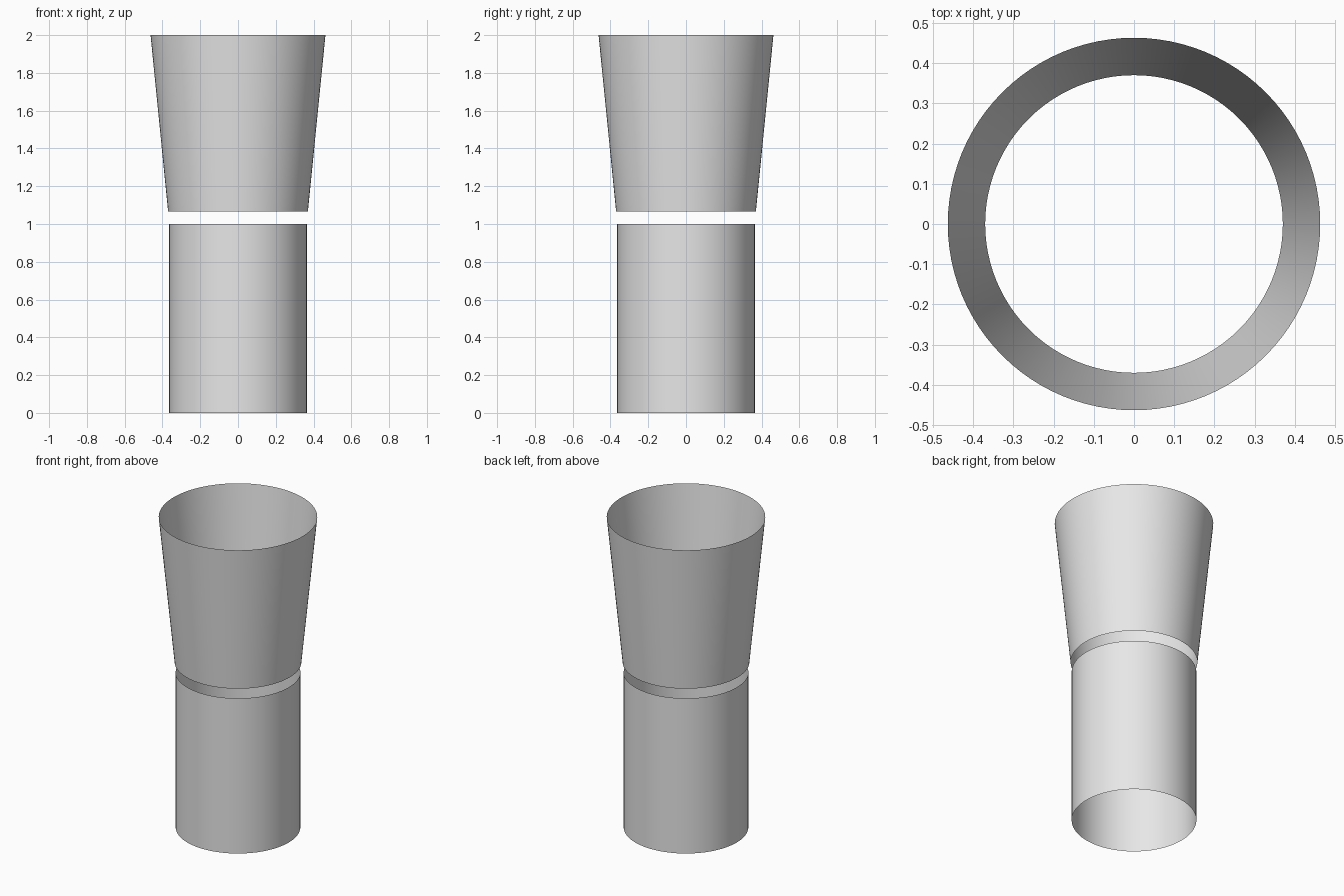
import bpy
import bmesh

SEGMENTS = 96

# Remove the default cube
cube = bpy.data.objects.get("Cube")
if cube:
    bpy.data.objects.remove(cube, do_unlink=True)

# Single grey material
grey = bpy.data.materials.new("plain grey")
grey.use_nodes = True
colour = (0.8, 0.8, 0.8, 1)
grey.diffuse_color = colour
grey.node_tree.nodes["Principled BSDF"].inputs["Base Color"].default_value = colour


def open_tube(name, radius_bottom, radius_top, z_bottom, z_top):
    """Thin open-ended sleeve between two heights."""
    bm = bmesh.new()
    bmesh.ops.create_cone(bm, cap_ends=False, segments=SEGMENTS,
                          radius1=radius_bottom, radius2=radius_top,
                          depth=z_top - z_bottom)
    bmesh.ops.translate(bm, verts=bm.verts, vec=(0, 0, (z_bottom + z_top) / 2))
    for face in bm.faces:
        face.smooth = True
    mesh = bpy.data.meshes.new(name)
    bm.to_mesh(mesh)
    bm.free()
    mesh.materials.append(grey)
    obj = bpy.data.objects.new(name, mesh)
    bpy.context.collection.objects.link(obj)
    return obj


# Straight lower sleeve and flared upper sleeve, separated by a small gap
open_tube("lower_sleeve", 0.364, 0.364, 0, 1)
open_tube("upper_flared_sleeve", 0.37, 0.463, 1.065, 2)
